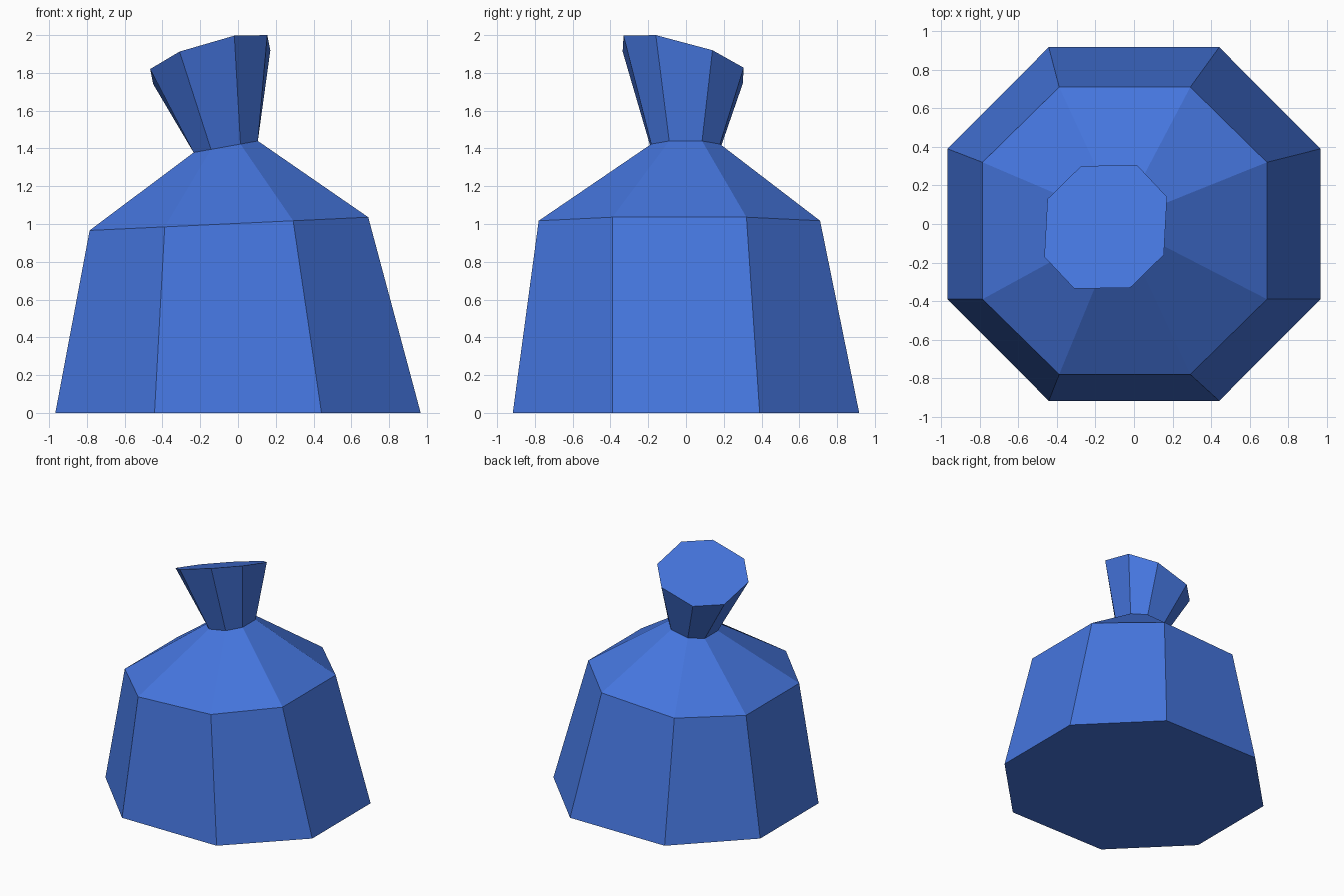
import bpy
import bmesh

if "Cube" in bpy.data.objects:
    bpy.data.objects.remove(bpy.data.objects["Cube"])


def octagon(cx, cy, cz, rx, ix, ry, iy, tilt_x=0, tilt_y=0, shear_x=0, shear_y=0):
    """Eight-sided ring: outer/inner half widths per axis, z tilted as a plane."""
    pts = [(rx, -iy), (rx, iy), (ix, ry), (-ix, ry),
           (-rx, iy), (-rx, -iy), (-ix, -ry), (ix, -ry)]
    ring = []
    for px, py in pts:
        x, y = px + shear_x * py, py + shear_y * px
        ring.append((cx + x, cy + y, cz + tilt_x * x + tilt_y * y))
    return ring


def loft(name, rings, material):
    """Skin consecutive rings with quads and cap both ends."""
    bm = bmesh.new()
    loops = [[bm.verts.new(p) for p in ring] for ring in rings]
    for low, high in zip(loops, loops[1:]):
        for i in range(8):
            j = (i + 1) % 8
            bm.faces.new((low[i], low[j], high[j], high[i]))
    bm.faces.new(loops[0][::-1])
    bm.faces.new(loops[-1])
    mesh = bpy.data.meshes.new(name)
    bm.to_mesh(mesh)
    bm.free()
    mesh.materials.append(material)
    obj = bpy.data.objects.new(name, mesh)
    bpy.context.collection.objects.link(obj)
    return obj


blue = bpy.data.materials.new("blue_cloth")
blue.diffuse_color = (0.06, 0.18, 0.73, 1)
blue.use_nodes = True
blue.node_tree.nodes["Principled BSDF"].inputs["Base Color"].default_value = blue.diffuse_color

# Tied sack: base, shoulder, pinched neck, flared and tilted mouth
loft("tied_sack", [
    octagon(0, 0, 0, 0.967, 0.442, 0.917, 0.39),
    octagon(-0.048, -0.035, 1.001, 0.7375, 0.34, 0.745, 0.355, tilt_x=0.0475),
    octagon(-0.065, -0.002, 1.409, 0.17, 0.078, 0.182, 0.087, tilt_x=0.18),
    octagon(-0.147, -0.015, 1.87, 0.31, 0.145, 0.318, 0.15,
            tilt_x=0.295, tilt_y=-0.283, shear_x=0.055, shear_y=0.017),
], blue)
